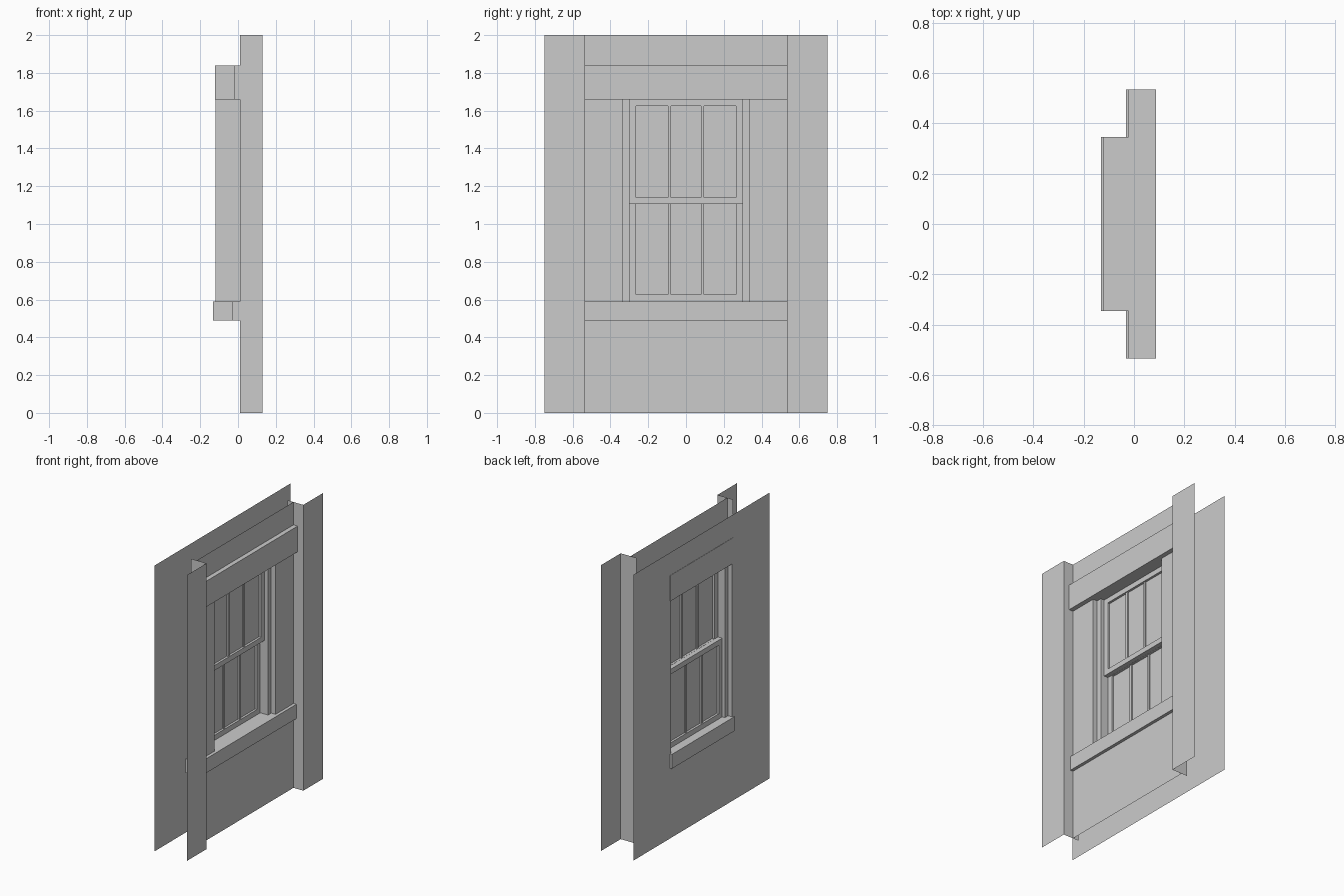
import bpy

if "Cube" in bpy.data.objects:
    bpy.data.objects.remove(bpy.data.objects["Cube"])

H = 2.0                       # wall height
OY, Z0, Z1 = 0.336, 0.59, 1.66  # window opening


def mesh(name, verts, faces):
    me = bpy.data.meshes.new(name)
    me.from_pydata(verts, [], faces)
    ob = bpy.data.objects.new(name, me)
    bpy.context.collection.objects.link(ob)
    return ob


def extrude(name, outline, z0, z1, closed=True):
    """Extrude an xy outline upward, capped when closed."""
    n = len(outline)
    verts = [(x, y, z) for z in (z0, z1) for x, y in outline]
    faces = [(i, (i + 1) % n, (i + 1) % n + n, i + n)
             for i in range(n if closed else n - 1)]
    if closed:
        faces += [tuple(reversed(range(n))), tuple(range(n, 2 * n))]
    return mesh(name, verts, faces)


def box(name, x0, x1, y0, y1, z0, z1):
    return extrude(name, [(x0, y0), (x1, y0), (x1, y1), (x0, y1)], z0, z1)


def ring(y, z0, z1):
    return [(-y, z0), (y, z0), (y, z1), (-y, z1)]


RING = [(i, (i + 1) % 4, (i + 1) % 4 + 4, i + 4) for i in range(4)]


def holed_sheet(name, x, half_width):
    """Thin wall sheet with the window opening."""
    pts = ring(half_width, 0, H) + ring(OY, Z0, Z1)
    return mesh(name, [(x, y, z) for y, z in pts], RING)


def sash_frame(name, x0, x1, y, z0, z1, rail):
    """Rectangular sash with mitred rails."""
    pts = ring(y, z0, z1) + ring(y - rail, z0 + rail, z1 - rail)
    verts = [(x, a, b) for x in (x1, x0) for a, b in pts]
    faces = list(RING) + [tuple(i + 8 for i in reversed(f)) for f in RING]
    for i in range(4):
        j = (i + 1) % 4
        faces += [(i, i + 8, j + 8, j), (i + 4, j + 4, j + 12, i + 12)]
    return mesh(name, verts, faces)


def cross_board(name, shift, z0, z1):
    """Stepped board: wide outside, narrower through the wall."""
    xb, xm, xf = -0.122 + shift, -0.022 + shift, 0.087 + shift
    half = [(xf, 0.535), (xm, 0.535), (xm, 0.346), (xb, 0.346)]
    return extrude(name, half + [(x, -y) for x, y in reversed(half)], z0, z1)


# Wall sheets
holed_sheet("inner_wall", -0.12, 0.75)
holed_sheet("outer_wall", 0.055, 0.535)

# Side trims, jambs and stops
for s, side in ((1, "right"), (-1, "left")):
    extrude("side_trim_" + side,
            [(0.131, s * 0.75), (0.131, s * 0.535), (0.01, s * 0.535)], 0, H, False)
    extrude("jamb_" + side, [(-0.12, s * OY), (0.055, s * OY)], Z0, Z1, False)
    a, b = sorted((s * OY, s * 0.30))
    box("window_stop_" + side, -0.09, 0.022, a, b, Z0, Z1)

# Header and sill
cross_board("header", 0.0, Z1, 1.84)
cross_board("sill", -0.01, 0.49, Z0)

# Sliding sashes with panes and muntins
RAIL = 0.036
for label, x0, x1, z0, z1 in (("upper", -0.037, -0.005, 1.105, Z1),
                              ("lower", -0.07, -0.038, Z0, 1.141)):
    sash_frame(label + "_sash", x0, x1, 0.30, z0, z1, RAIL)
    xm = (x0 + x1) / 2
    extrude(label + "_glass", [(xm, -0.264), (xm, 0.264)], z0 + RAIL, z1 - RAIL, False)
    for s, side in ((1, "right"), (-1, "left")):
        c = s * 0.087
        box(label + "_muntin_" + side, xm - 0.01, xm + 0.01,
            c - 0.008, c + 0.008, z0 + RAIL, z1 - RAIL)
